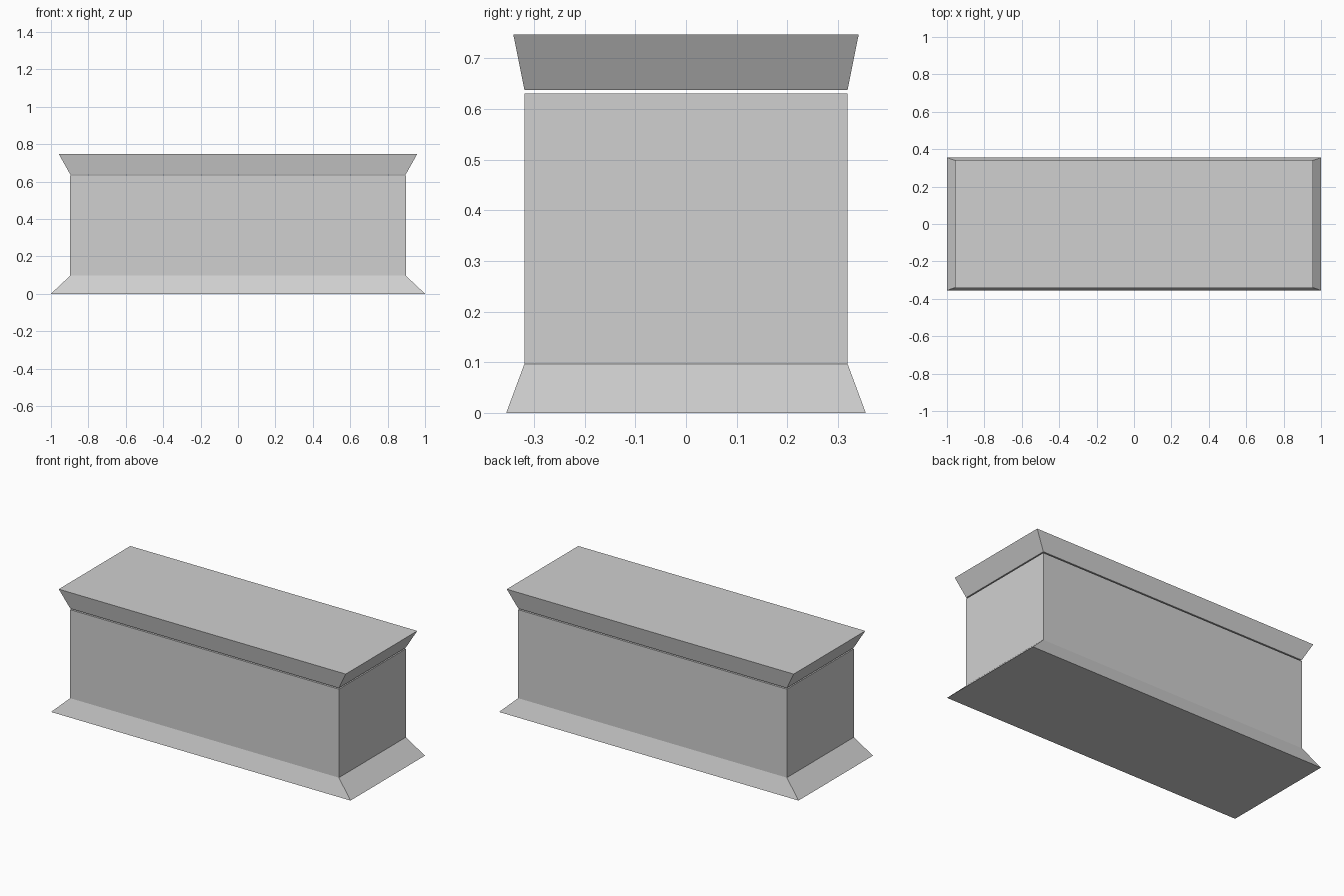
import bpy
import bmesh

cube = bpy.data.objects.get("Cube")
if cube:
    bpy.data.objects.remove(cube, do_unlink=True)

# Single stone grey for every part
stone = bpy.data.materials.new("stone_grey")
stone.use_nodes = True
colour = (0.63, 0.63, 0.63, 1.0)
stone.diffuse_color = colour
stone.node_tree.nodes["Principled BSDF"].inputs["Base Color"].default_value = colour


def tapered_block(name, bottom, top, z0, z1):
    """Closed block; bottom and top are (half width, half depth)."""
    bm = bmesh.new()
    bmesh.ops.create_cube(bm, size=2)
    for v in bm.verts:
        half, z = (top, z1) if v.co.z > 0 else (bottom, z0)
        v.co = (v.co.x * half[0], v.co.y * half[1], z)
    mesh = bpy.data.meshes.new(name)
    bm.to_mesh(mesh)
    bm.free()
    mesh.materials.append(stone)
    obj = bpy.data.objects.new(name, mesh)
    bpy.context.collection.objects.link(obj)
    return obj


core = (0.897, 0.319)

# Flared foot, straight body and flared lid, with a thin gap under the lid
tapered_block("base_plinth", (1.0, 0.355), core, 0.0, 0.097)
tapered_block("body", core, core, 0.097, 0.631)
tapered_block("lid", core, (0.958, 0.341), 0.638, 0.747)
